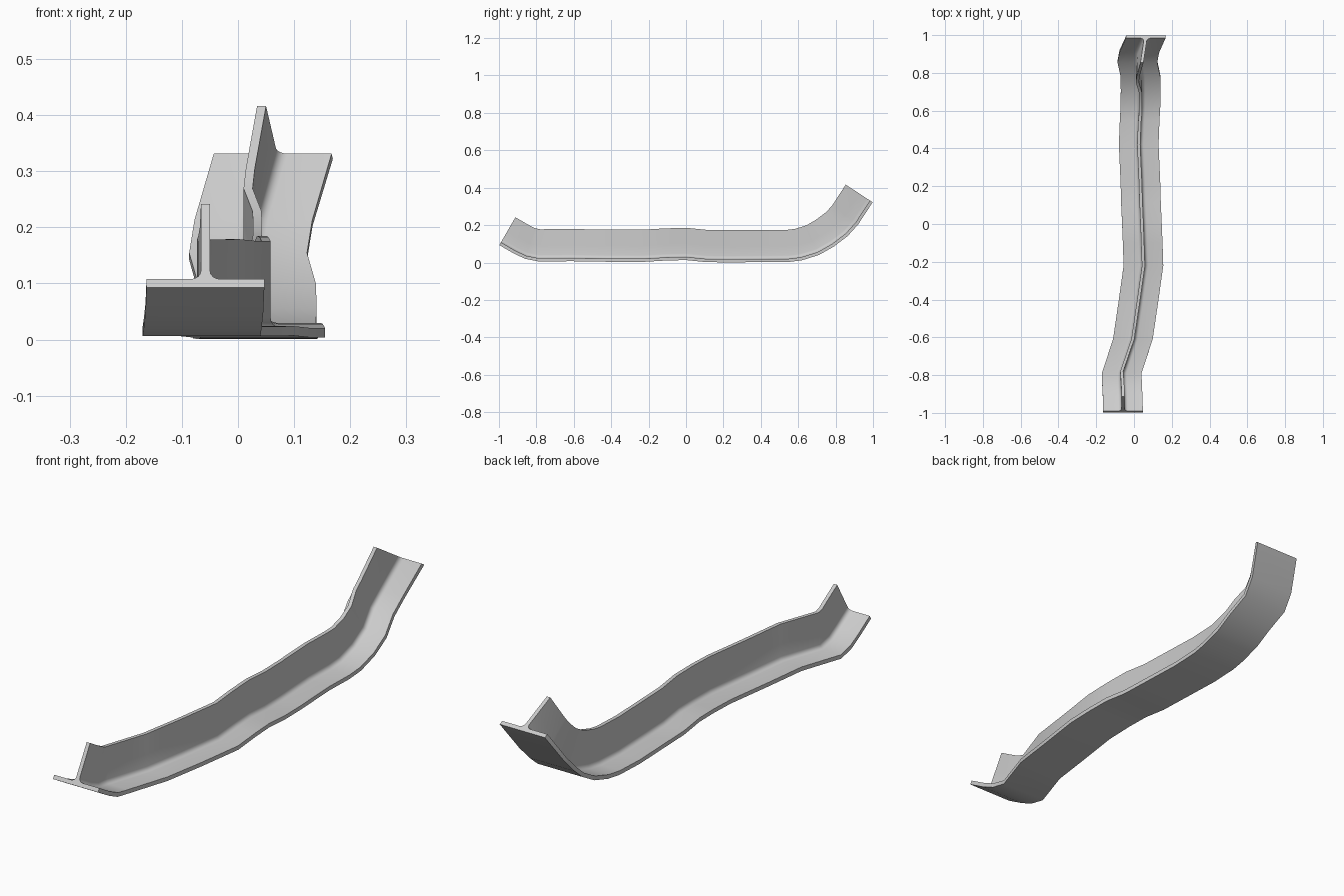
import bpy, bmesh, math
from mathutils import Vector

if "Cube" in bpy.data.objects:
    bpy.data.objects.remove(bpy.data.objects["Cube"])

# Path of the flange underside: centre x, y, z, sideways lean of the web top
path = [
    (-0.058, -0.998, 0.093, 0), (-0.060, -0.92, 0.048, 0), (-0.063, -0.86, 0.020, 0),
    (-0.065, -0.79, 0.006, 0), (-0.006, -0.61, 0.007, 0), (0.022, -0.42, 0.004, 0),
    (0.050, -0.22, 0.004, 0), (0.046, -0.10, 0.011, 0), (0.042, 0.0, 0.013, 0),
    (0.037, 0.11, 0.002, 0), (0.034, 0.22, 0.001, 0), (0.025, 0.42, 0.002, 0),
    (0.030, 0.55, 0.003, 0), (0.034, 0.62, 0.012, 0), (0.035, 0.71, 0.040, 0),
    (0.034, 0.79, 0.085, 0), (0.018, 0.865, 0.142, 0), (0.028, 0.92, 0.203, -0.006),
    (0.064, 0.998, 0.322, -0.022),
]

# Half of the inverted-T section (sideways, height), mirrored to close it
W, T, H, B, R = 0.105, 0.017, 0.172, 0.008, 0.018
fillet = [(B + R - R * math.sin(a), T + R - R * math.cos(a))
          for a in (i * math.pi / 8 for i in range(5))]
half = [(W, 0), (W, T)] + fillet + [(B, 0.5 * H), (B, H)]
profile = half + [(-u, v) for u, v in reversed(half)]

# Sweep the section along the path, square to its slope
bm = bmesh.new()
rings = []
for i, (x, y, z, lean) in enumerate(path):
    a, b = path[max(i - 1, 0)], path[min(i + 1, len(path) - 1)]
    up = Vector((0, a[2] - b[2], b[1] - a[1])).normalized()
    rings.append([bm.verts.new(Vector((x + u + lean * v / H, y, z)) + up * v)
                  for u, v in profile])
n = len(profile)
for r, s in zip(rings, rings[1:]):
    for k in range(n):
        bm.faces.new((r[k], r[(k + 1) % n], s[(k + 1) % n], s[k]))
bm.faces.new(rings[0])
bm.faces.new(rings[-1][::-1])
bmesh.ops.recalc_face_normals(bm, faces=bm.faces)

# Bent T-bar object
mesh = bpy.data.meshes.new("bent_t_beam")
bm.to_mesh(mesh)
bm.free()
beam = bpy.data.objects.new("bent_t_beam", mesh)
bpy.context.collection.objects.link(beam)
bpy.context.view_layer.objects.active = beam
beam.select_set(True)
bpy.ops.object.shade_smooth_by_angle(angle=math.radians(40))
